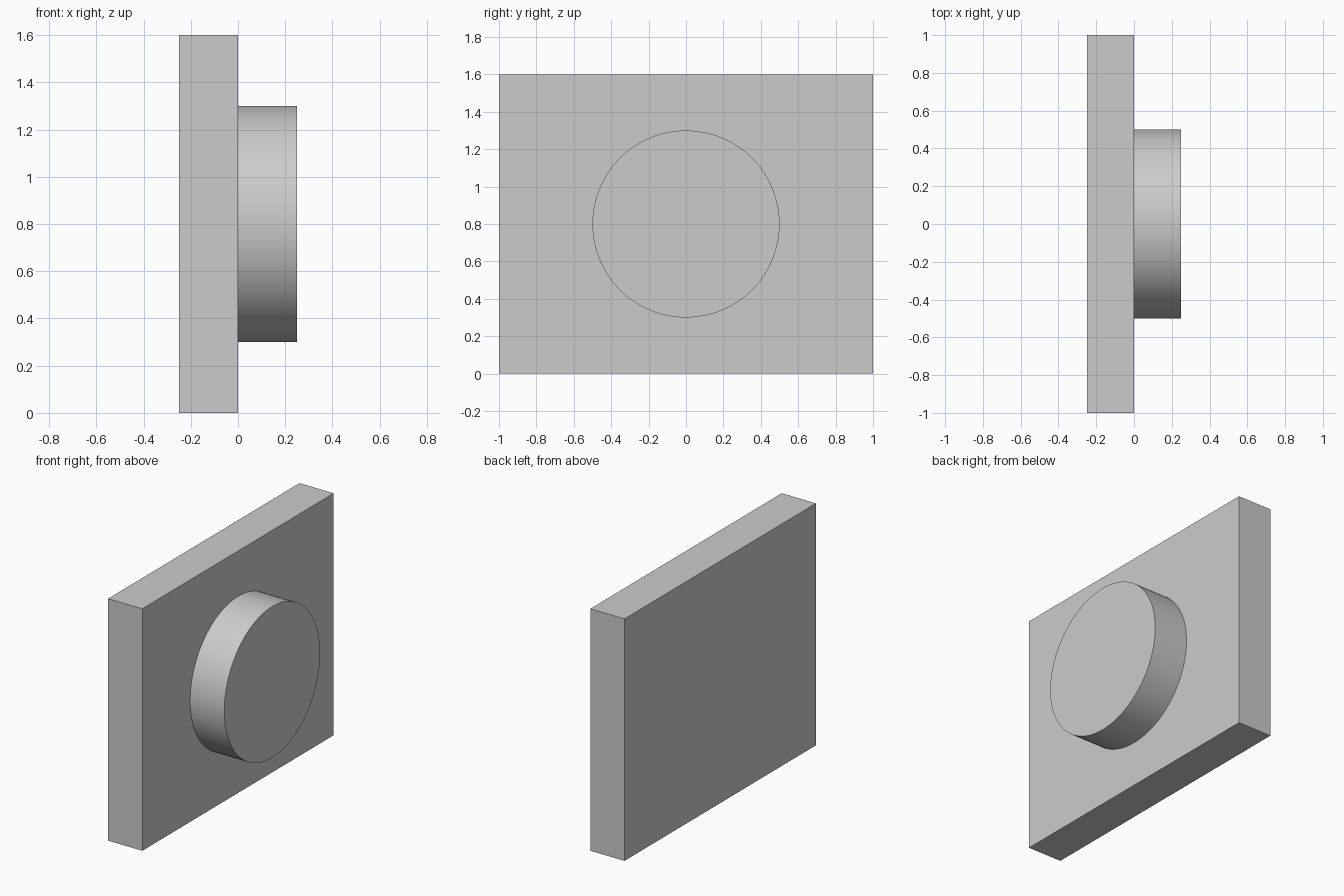
import bpy
import bmesh
from math import pi, radians
from mathutils import Matrix

default_cube = bpy.data.objects.get("Cube")
if default_cube:
    bpy.data.objects.remove(default_cube, do_unlink=True)

WIDTH, HEIGHT, THICKNESS = 2.0, 1.6, 0.25
RADIUS, DEPTH = 0.5, 0.25

# Single grey material
grey = bpy.data.materials.new("light_grey")
grey.use_nodes = True
colour = (0.6, 0.6, 0.6, 1.0)
grey.diffuse_color = colour
grey.node_tree.nodes["Principled BSDF"].inputs["Base Color"].default_value = colour


def add_part(name, bm):
    mesh = bpy.data.meshes.new(name)
    bm.to_mesh(mesh)
    bm.free()
    mesh.materials.append(grey)
    part = bpy.data.objects.new(name, mesh)
    bpy.context.collection.objects.link(part)
    return part


# Upright rectangular plate
bm = bmesh.new()
place = Matrix.Translation((-THICKNESS / 2, 0, HEIGHT / 2))
size = Matrix.Diagonal((THICKNESS, WIDTH, HEIGHT, 1))
bmesh.ops.create_cube(bm, size=1, matrix=place @ size)
add_part("plate", bm)

# Round boss on the +x face, open where it meets the plate
bm = bmesh.new()
place = Matrix.Translation((DEPTH / 2, 0, HEIGHT / 2)) @ Matrix.Rotation(pi / 2, 4, "Y")
bmesh.ops.create_cone(bm, cap_ends=True, segments=96, radius1=RADIUS,
                      radius2=RADIUS, depth=DEPTH, matrix=place)
bm.normal_update()
hidden_cap = [f for f in bm.faces if f.normal.x < -0.9]
bmesh.ops.delete(bm, geom=hidden_cap, context="FACES")
boss = add_part("round_boss", bm)

# Smooth the rim wall, keeping the cap edge sharp
bpy.ops.object.select_all(action="DESELECT")
boss.select_set(True)
bpy.context.view_layer.objects.active = boss
bpy.ops.object.shade_smooth_by_angle(angle=radians(30))
